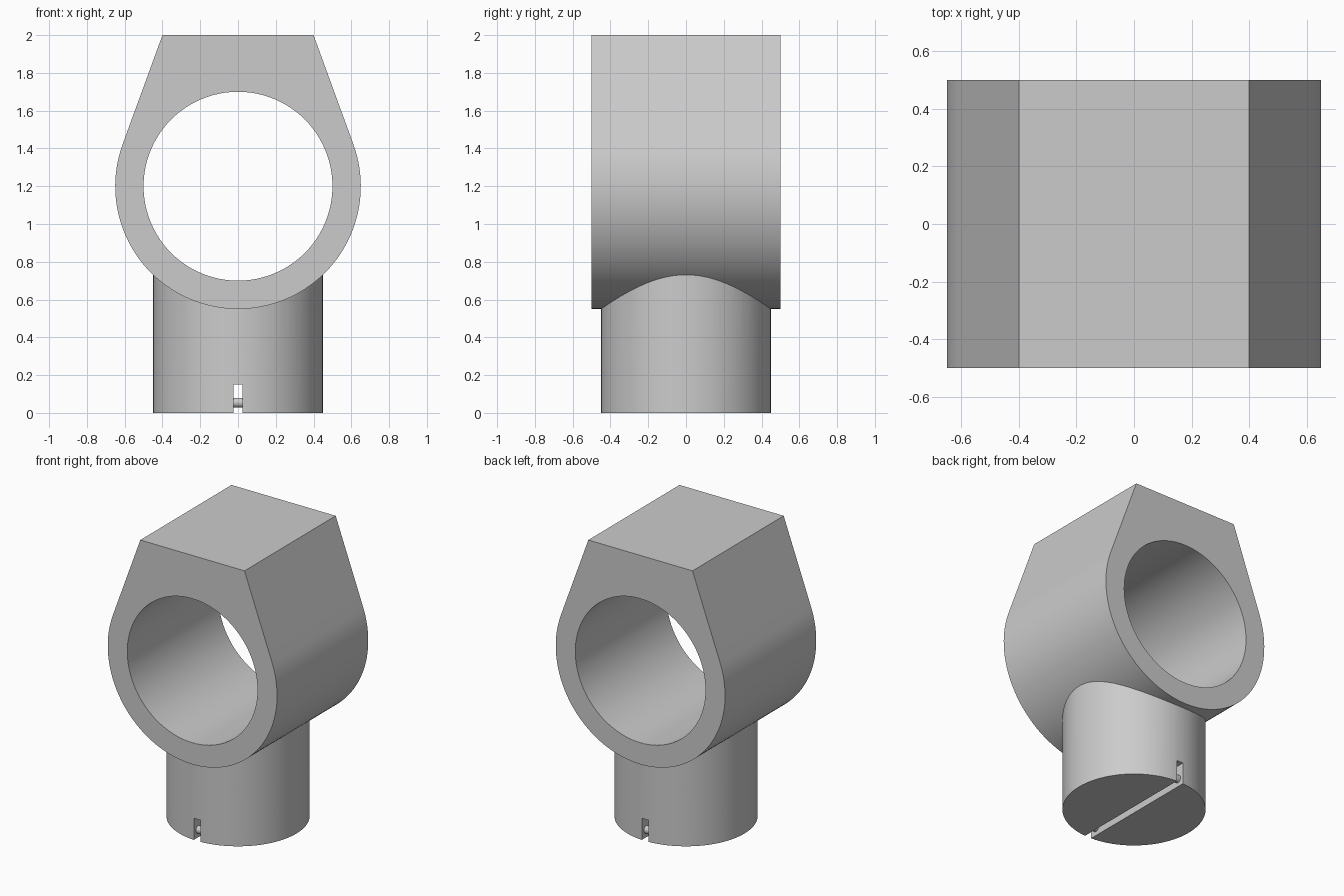
import bpy, bmesh, math
from mathutils import Matrix

cube = bpy.data.objects.get("Cube")
if cube:
    bpy.data.objects.remove(cube)

grey = bpy.data.materials.new("plain grey")
grey.use_nodes = True
GREY = (0.6, 0.6, 0.6, 1)
grey.diffuse_color = GREY
grey.node_tree.nodes["Principled BSDF"].inputs["Base Color"].default_value = GREY

RING_Z, RING_R, BORE_R, HALF_DEPTH = 1.2, 0.65, 0.5, 0.5
TOP_Z, TOP_HALF = 2.0, 0.4
STEM_R = 0.45


def make_object(name, bm):
    bmesh.ops.recalc_face_normals(bm, faces=bm.faces[:])
    mesh = bpy.data.meshes.new(name)
    bm.to_mesh(mesh)
    bm.free()
    mesh.materials.append(grey)
    obj = bpy.data.objects.new(name, mesh)
    bpy.context.collection.objects.link(obj)
    return obj


def cylinder(name, radius, length, centre, axis="Z", segments=96):
    turn = {"X": Matrix.Rotation(math.pi / 2, 4, "Y"),
            "Y": Matrix.Rotation(math.pi / 2, 4, "X"),
            "Z": Matrix()}[axis]
    bm = bmesh.new()
    bmesh.ops.create_cone(bm, cap_ends=True, segments=segments, radius1=radius,
                          radius2=radius, depth=length,
                          matrix=Matrix.Translation(centre) @ turn)
    return make_object(name, bm)


def box(name, size, centre):
    bm = bmesh.new()
    bmesh.ops.create_cube(bm, size=1, matrix=Matrix.Translation(centre) @ Matrix.Diagonal((*size, 1)))
    return make_object(name, bm)


def activate(obj):
    bpy.ops.object.select_all(action="DESELECT")
    obj.select_set(True)
    bpy.context.view_layer.objects.active = obj


def cut(obj, cutter):
    mod = obj.modifiers.new("cut", "BOOLEAN")
    mod.operation, mod.solver, mod.object = "DIFFERENCE", "EXACT", cutter
    activate(obj)
    bpy.ops.object.modifier_apply(modifier=mod.name)
    bpy.data.objects.remove(cutter)


def smooth(obj, degrees=15):
    activate(obj)
    bpy.ops.object.shade_smooth_by_angle(angle=math.radians(degrees))


# Clamp body: round below, with tangent flanks rising to a flat top
rise = TOP_Z - RING_Z
tangent = math.atan2(rise, TOP_HALF) - math.acos(RING_R / math.hypot(rise, TOP_HALF))
STEPS = 80
profile = [(TOP_HALF, TOP_Z), (-TOP_HALF, TOP_Z)]
for i in range(STEPS + 1):
    a = math.pi - tangent + (math.pi + 2 * tangent) * i / STEPS
    profile.append((RING_R * math.cos(a), RING_Z + RING_R * math.sin(a)))
bm = bmesh.new()
face = bm.faces.new([bm.verts.new((x, -HALF_DEPTH, z)) for x, z in profile])
extruded = bmesh.ops.extrude_face_region(bm, geom=[face], use_keep_orig=True)
bmesh.ops.translate(bm, vec=(0, 2 * HALF_DEPTH, 0),
                    verts=[v for v in extruded["geom"] if isinstance(v, bmesh.types.BMVert)])
body = make_object("clamp_body", bm)
cut(body, cylinder("bore_cutter", BORE_R, 2, (0, 0, RING_Z), "Y"))
smooth(body)

# Stem: saddle-cut under the body, slotted across its foot
stem = cylinder("stem", STEM_R, 1.0, (0, 0, 0.5))
cut(stem, cylinder("saddle_cutter", 0.6, 2, (0, 0, RING_Z), "Y"))
cut(stem, box("slot_cutter", (0.05, 2, 0.3), (0, 0, 0)))
smooth(stem)

# Small cross pins near both ends of the slot
for side, name in ((-1, "front_pin"), (1, "back_pin")):
    smooth(cylinder(name, 0.026, 0.06, (0, side * 0.4, 0.054), "X", 24), 30)
